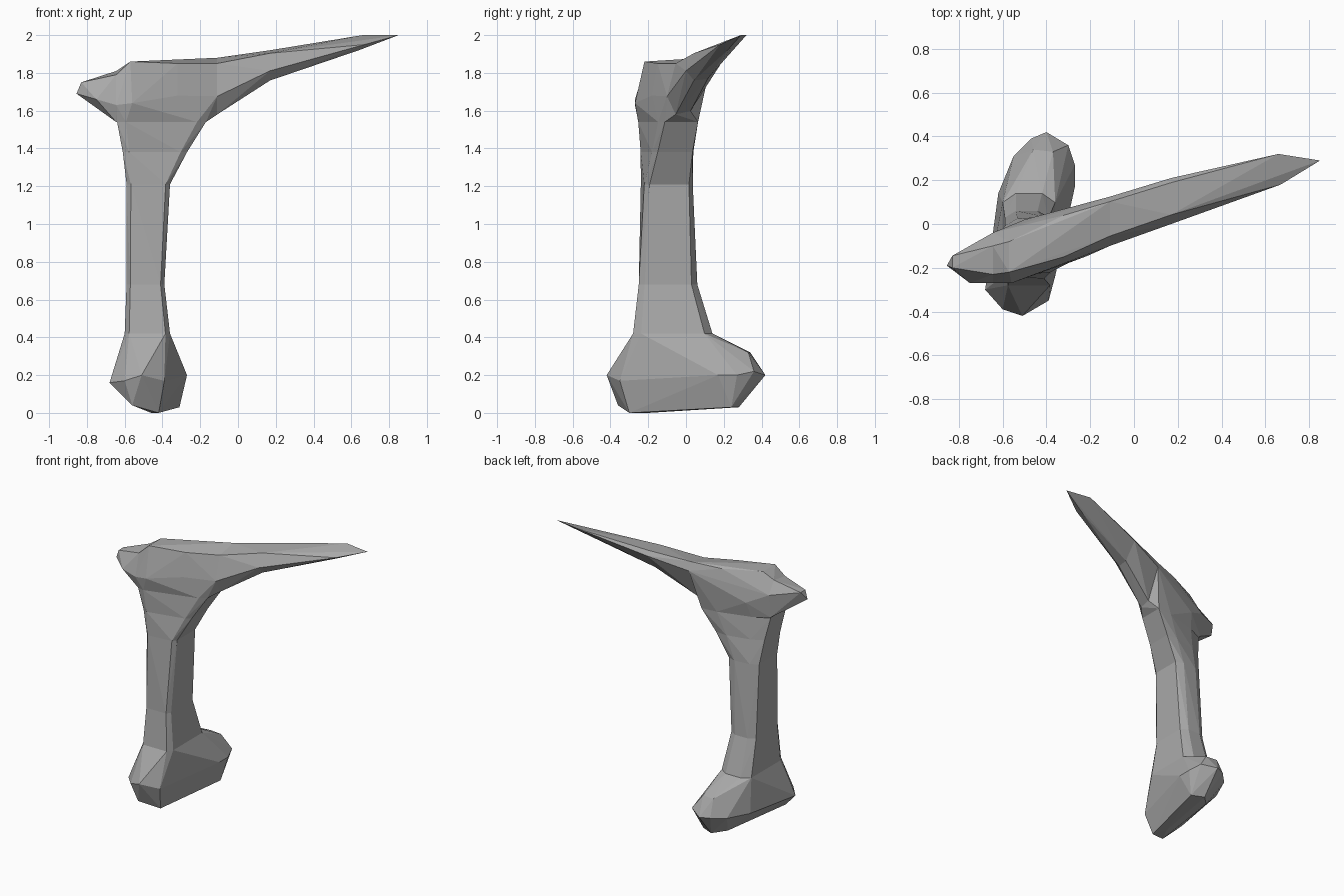
import bpy
import bmesh

cube = bpy.data.objects.get("Cube")
if cube:
    bpy.data.objects.remove(cube, do_unlink=True)

grey = bpy.data.materials.new("stone grey")
grey.use_nodes = True
colour = (0.4, 0.4, 0.4, 1)
grey.diffuse_color = colour
grey.node_tree.nodes["Principled BSDF"].inputs["Base Color"].default_value = colour


def hull(name, points):
    """Make a faceted convex block wrapped around the points."""
    bm = bmesh.new()
    for point in points:
        bm.verts.new(point)
    result = bmesh.ops.convex_hull(bm, input=bm.verts[:])
    spare = {v for v in result["geom_interior"] + result["geom_unused"]
             if isinstance(v, bmesh.types.BMVert)}
    bmesh.ops.delete(bm, geom=list(spare), context="VERTS")
    bmesh.ops.recalc_face_normals(bm, faces=bm.faces[:])
    mesh = bpy.data.meshes.new(name)
    bm.to_mesh(mesh)
    bm.free()
    mesh.materials.append(grey)
    block = bpy.data.objects.new(name, mesh)
    bpy.context.collection.objects.link(block)
    return block


def leg_ring(height, left, right, front, back, slant):
    """Cross-section of the leg: a clipped box, sheared towards the arm."""
    middle, width = (left + right) / 2, right - left
    cut_y = (back - front) * 0.1
    ring = []
    for x, inward in ((left, width), (right, -width)):
        for y, inner_y, clip in ((front, front + cut_y, 0.1), (back, back - cut_y, 0.25)):
            for px, py in ((x, inner_y), (x + inward * clip, y)):
                ring.append((px, py + slant * (px - middle), height))
    return ring


def arm_ring(x, front, back, bottom, top):
    """Cross-section of the arm: a slanted six-sided outline."""
    depth, tall = back - front, top - bottom
    outline = ((0, 0.32), (0.2, 0), (0.55, 0.06), (1, 0.8), (0.9, 1), (0.2, 0.9))
    return [(x, front + depth * u, bottom + tall * v) for u, v in outline]


# Leg sections, stacked from ankle to shoulder
ankle = leg_ring(0.42, -0.6, -0.36, -0.28, 0.14, 0)
calf = leg_ring(0.68, -0.59, -0.39, -0.25, 0.06, 0)
knee = leg_ring(1.21, -0.59, -0.36, -0.23, 0.03, 0.1)
thigh = leg_ring(1.38, -0.61, -0.27, -0.21, 0.02, 0.22)
shoulder = leg_ring(1.54, -0.64, -0.17, -0.2, 0.02, 0.28)
hull("lower_shaft", ankle + calf)
hull("middle_shaft", calf + knee)
hull("upper_shaft", knee + thigh)
hull("collar", thigh + shoulder)

# Foot: widest outline, upper shoulder and sole
girth = [(-0.4, 0.42, 0.2), (-0.3, 0.36, 0.22), (-0.27, 0.27, 0.2),
         (-0.27, 0.17, 0.2), (-0.39, -0.35, 0.17), (-0.51, -0.42, 0.2),
         (-0.6, -0.39, 0.17), (-0.68, -0.3, 0.16), (-0.62, 0.14, 0.18),
         (-0.55, 0.31, 0.19), (-0.47, 0.39, 0.2)]
sole = [(-0.42, -0.3, 0), (-0.46, -0.2, 0), (-0.56, -0.36, 0.04),
        (-0.31, 0.24, 0.03), (-0.4, 0.28, 0.03), (-0.48, 0.2, 0.04)]
instep = [(-0.46, 0.34, 0.32), (-0.37, 0.33, 0.32)]
hull("foot", girth + sole + instep + ankle)

# Head block and its rear knob
rear = [(-0.645, -0.27, 1.63), (-0.645, -0.24, 1.54), (-0.645, -0.06, 1.55),
        (-0.645, -0.04, 1.72), (-0.645, -0.1, 1.81), (-0.645, -0.23, 1.79)]
crown = [(-0.57, -0.22, 1.86), (-0.57, -0.08, 1.86), (-0.32, -0.15, 1.85),
         (-0.32, 0.04, 1.86), (-0.56, -0.27, 1.64), (-0.32, -0.18, 1.68),
         (-0.5, 0.02, 1.65), (-0.32, 0.06, 1.7)]
neck = arm_ring(-0.11, -0.1, 0.125, 1.58, 1.88)
hull("head", rear + crown + shoulder + neck)
knob_tip = [(-0.855, -0.19, 1.69), (-0.83, -0.145, 1.75), (-0.83, -0.2, 1.75),
            (-0.75, -0.27, 1.66)]
hull("rear_knob", rear + knob_tip)

# Arm narrowing to a point
elbow = arm_ring(0.17, 0, 0.21, 1.76, 1.92)
hull("arm", neck + elbow)
spike = [(0.85, 0.29, 2), (0.66, 0.32, 2), (0.67, 0.18, 1.95), (0.64, 0.22, 1.92)]
hull("arm_spike", elbow + spike)
